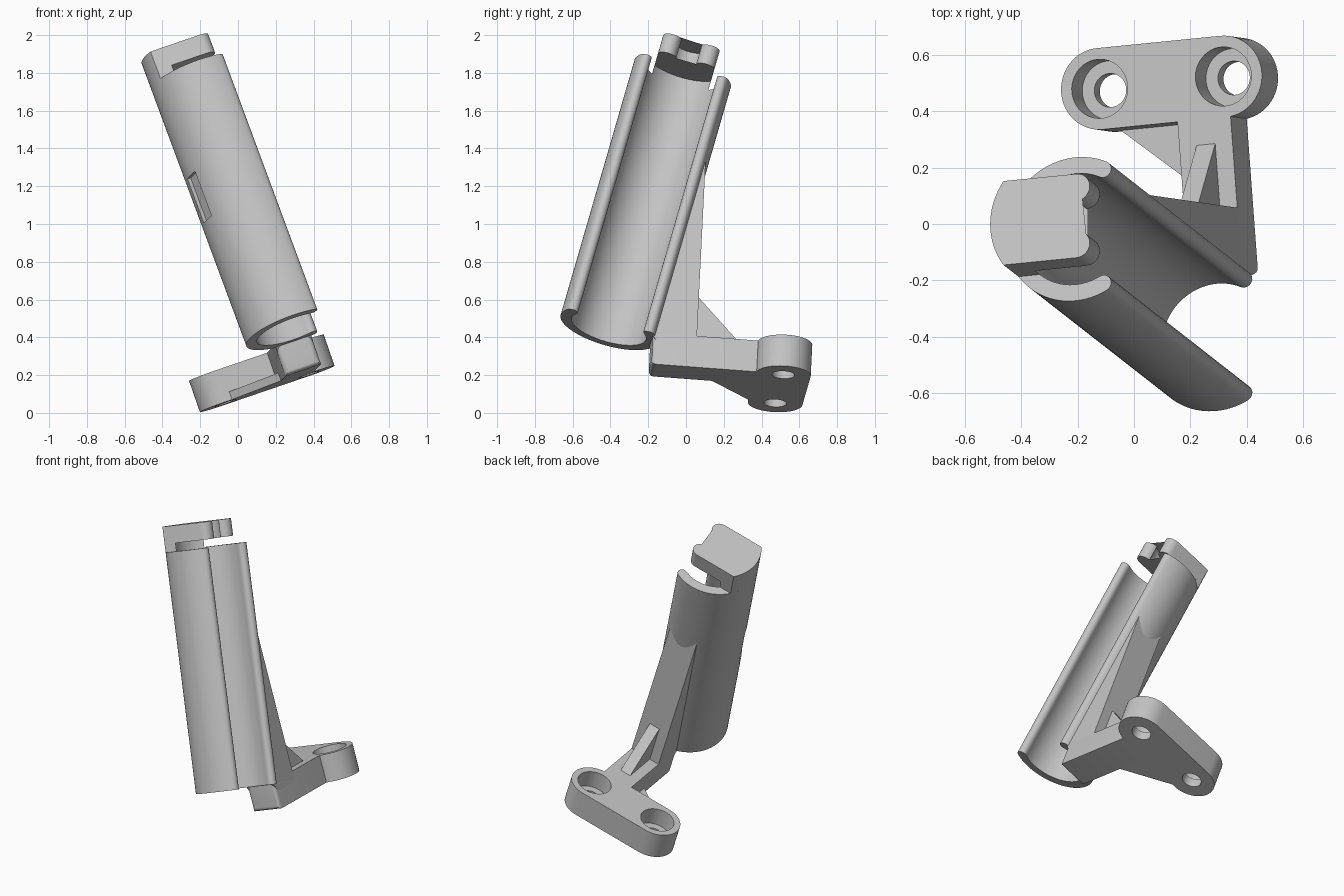
import bpy, bmesh
from math import sin, cos, radians
from mathutils import Matrix, Vector

if "Cube" in bpy.data.objects:
    bpy.data.objects.remove(bpy.data.objects["Cube"])

grey = bpy.data.materials.new("plain grey")
grey.use_nodes = True
grey.diffuse_color = (0.55, 0.55, 0.55, 1)
grey.node_tree.nodes["Principled BSDF"].inputs["Base Color"].default_value = grey.diffuse_color


def frame(x, z, origin):
    x, z = Vector(x).normalized(), Vector(z)
    z = (z - x * z.dot(x)).normalized()
    m = Matrix((x, z.cross(x), z)).transposed().to_4x4()
    return Matrix.Translation(origin) @ m


# Bracket frame (z is the plate normal) and tube frame (z is the tube axis)
SIDE = (0.942, 0.094, 0.322)
BRACKET = frame(SIDE, (-0.326, 0.047, 0.944), (0, 0, 0))
TUBE = frame(SIDE, (-0.335, 0.262, 0.905), (0.293, -0.409, 0.445))
# Bracket profile plane: drawn in y and z, extruded along x
PROFILE = BRACKET @ Matrix(((0, 0, 1, 0), (1, 0, 0, 0), (0, 1, 0, 0), (0, 0, 0, 1)))

parts = []


def arc(r, a, b, n=24, cx=0, cy=0):
    angles = [radians(a + (b - a) * i / n) for i in range(n + 1)]
    return [(cx + r * cos(t), cy + r * sin(t)) for t in angles]


def prism(name, points, low, high, matrix, bevel=0):
    bm = bmesh.new()
    face = bm.faces.new([bm.verts.new((x, y, low)) for x, y in points])
    out = bmesh.ops.extrude_face_region(bm, geom=[face])
    bmesh.ops.translate(bm, vec=(0, 0, high - low),
                        verts=[g for g in out["geom"] if isinstance(g, bmesh.types.BMVert)])
    bmesh.ops.recalc_face_normals(bm, faces=bm.faces)
    if bevel:
        bmesh.ops.bevel(bm, geom=bm.edges[:], offset=bevel, segments=4,
                        profile=0.5, affect='EDGES')
    bm.transform(matrix)
    mesh = bpy.data.meshes.new(name)
    bm.to_mesh(mesh)
    bm.free()
    mesh.materials.append(grey)
    obj = bpy.data.objects.new(name, mesh)
    bpy.context.collection.objects.link(obj)
    parts.append(obj)
    return obj


def cut(target, cutter):
    parts.remove(cutter)
    mod = target.modifiers.new("cut", 'BOOLEAN')
    mod.operation, mod.solver, mod.object = 'DIFFERENCE', 'EXACT', cutter
    bpy.context.view_layer.objects.active = target
    bpy.ops.object.modifier_apply(modifier=mod.name)
    bpy.data.objects.remove(cutter)


# Open tube with rounded lips
R, INNER, LENGTH = 0.265, 0.205, 1.493
MID, LIP = (R + INNER) / 2, (R - INNER) / 2
A = 63.5
lip_x, lip_y = MID * cos(radians(A)), MID * sin(radians(A))
section = (arc(R, A, 360 - A, 64)
           + arc(LIP, -A, 180 - A, 8, lip_x, -lip_y)[1:-1]
           + arc(INNER, 360 - A, A, 64)
           + arc(LIP, A - 180, A, 8, lip_x, lip_y)[1:-1])
tube = prism("tube", section, 0, LENGTH, TUBE)

# Shallow recess on the back of the tube
recess = TUBE @ Matrix.Rotation(radians(205), 4, 'Z')
wedge = [(0.24, -0.05), (0.3, -0.05), (0.3, 0.05), (0.24, 0.05)]
cut(tube, prism("recess_cutter", wedge, 0.69, 0.95, recess))

# Neck joining the tube to the hooked head
prism("head_neck", arc(R, 144.2, 215.8) + arc(INNER, 229, 131),
      LENGTH - 0.02, LENGTH + 0.06, TUBE)

# Hooked head with a round hole and an open throat
head = (arc(R, 144.2, 215.8)
        + arc(0.05, -90, 90, 12, 0.06, -0.105)
        + arc(0.085, -40.3, -319.7, 40)
        + arc(0.05, -90, 90, 12, 0.06, 0.105))
prism("hook_head", head, LENGTH + 0.05, LENGTH + 0.158, TUBE)

# Foot plate with two counterbored holes
BOTTOM, TOP, HOLE_Y, RIGHT_X = 0.092, 0.267, 0.47, 0.466
plate = prism("foot_plate",
              arc(0.145, 90, 270, 32, 0, HOLE_Y) + arc(0.145, -90, 90, 32, RIGHT_X, HOLE_Y),
              BOTTOM, TOP, BRACKET)
for x in (0, RIGHT_X):
    for radius, low in ((0.105, TOP - 0.115), (0.06, BOTTOM - 0.1)):
        circle = arc(radius, 0, 360, 48, x, HOLE_Y)[:-1]
        cut(plate, prism("hole_cutter", circle, low, TOP + 0.1, BRACKET))

# Arm, upright and rib, all centred under the tube
CENTRE, HALF = 0.382, 0.1
prism("arm", [(-0.232, BOTTOM), (0.345, BOTTOM), (0.345, TOP), (-0.232, TOP)],
      CENTRE - HALF, CENTRE + HALF, PROFILE)
front = parts[-1]
bm = bmesh.new()
bm.from_mesh(front.data)
inv = BRACKET.inverted()
edges = [e for e in bm.edges
         if all((inv @ v.co).y < -0.2 for v in e.verts)
         and any((inv @ v.co).z < TOP - 0.05 for v in e.verts)]
bmesh.ops.bevel(bm, geom=edges, offset=0.025, segments=5, profile=0.5, affect='EDGES')
bm.to_mesh(front.data)
bm.free()

prism("upright", [(-0.2, 0.2), (-0.234, 0.254), (-0.013, 1.25), (0, 1.25), (0, 0.2)],
      CENTRE - HALF, CENTRE + HALF, PROFILE)
prism("rib", [(-0.02, 0.25), (0.235, 0.25), (0.235, TOP), (0, 0.51), (-0.02, 0.51)],
      CENTRE - 0.035, CENTRE + 0.035, PROFILE)

# Thin gusset between the arm and the plate
prism("gusset", [(0.3, 0.092), (0.3, 0.345), (0.02, 0.345), (0.02, 0.328)],
      BOTTOM, BOTTOM + 0.045, BRACKET)

# Smooth the curved faces and keep the edges sharp
bpy.ops.object.select_all(action='DESELECT')
for obj in parts:
    obj.select_set(True)
bpy.context.view_layer.objects.active = parts[0]
bpy.ops.object.shade_smooth_by_angle(angle=radians(30))
